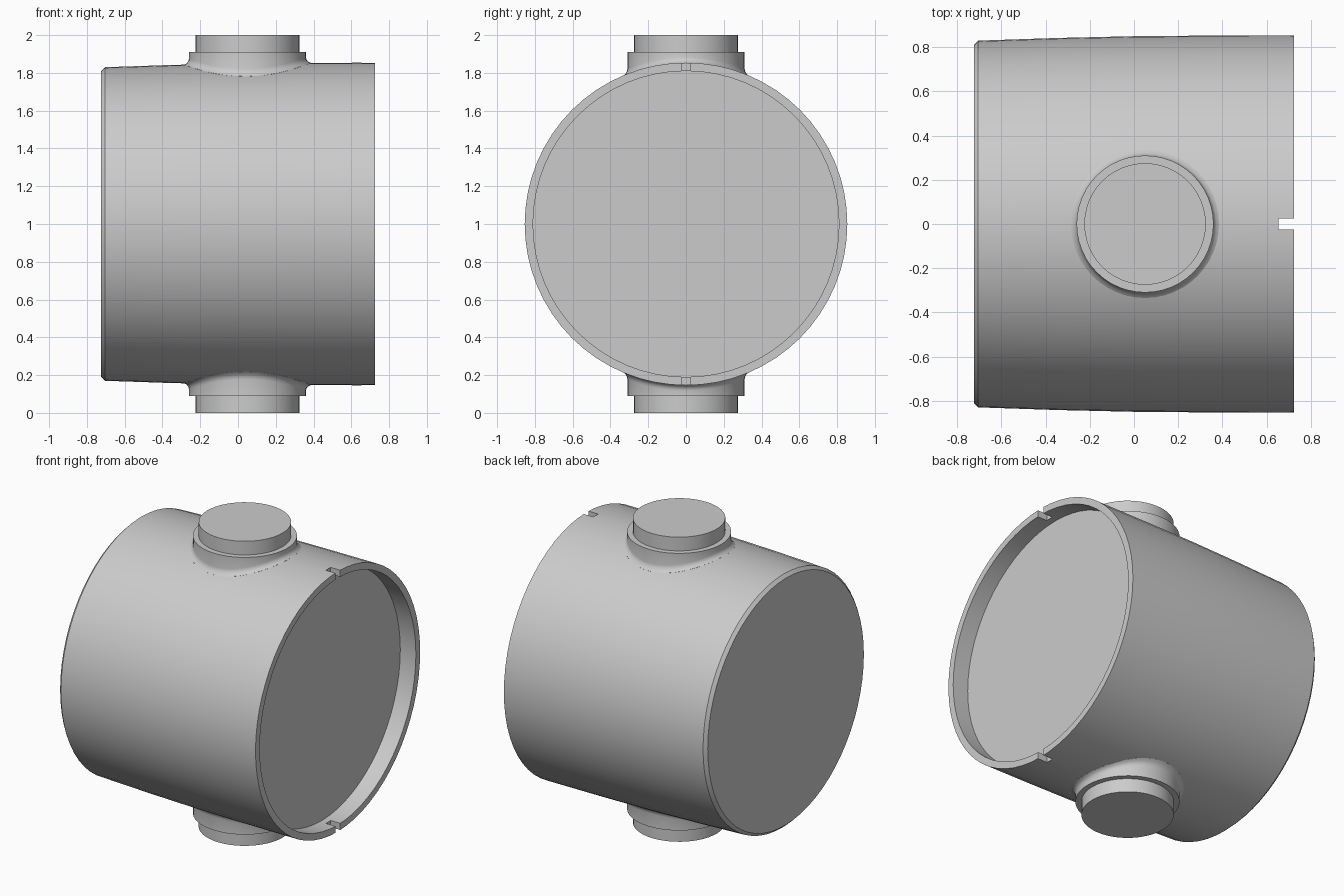
import bpy, bmesh
from math import sin, cos, pi, sqrt

cube = bpy.data.objects.get("Cube")
if cube:
    bpy.data.objects.remove(cube, do_unlink=True)

grey = bpy.data.materials.new("plain grey")
grey.use_nodes = True
GREY = (0.6, 0.6, 0.6, 1)
grey.diffuse_color = GREY
grey.node_tree.nodes["Principled BSDF"].inputs["Base Color"].default_value = GREY

CENTRE_Z = 1.0
PEG_X = 0.05
# Outer wall of the barrel: (x, radius)
WALL = [(-0.705, 0.83), (-0.35, 0.842), (0.0, 0.85), (0.35, 0.853), (0.725, 0.854)]


def wall_radius(x):
    for (x0, r0), (x1, r1) in zip(WALL, WALL[1:]):
        if x <= x1:
            return r0 + (r1 - r0) * (x - x0) / (x1 - x0)
    return WALL[-1][1]


def loft(name, rings):
    """Join equal rings of points into a closed solid with flat ends."""
    bm = bmesh.new()
    loops = [[bm.verts.new(p) for p in ring] for ring in rings]
    n = len(loops[0])
    for a, b in zip(loops, loops[1:]):
        for i in range(n):
            j = (i + 1) % n
            bm.faces.new((a[i], a[j], b[j], b[i]))
    bm.faces.new(loops[0][::-1])
    bm.faces.new(loops[-1])
    bmesh.ops.recalc_face_normals(bm, faces=bm.faces)
    mesh = bpy.data.meshes.new(name)
    bm.to_mesh(mesh)
    bm.free()
    obj = bpy.data.objects.new(name, mesh)
    bpy.context.collection.objects.link(obj)
    mesh.materials.append(grey)
    return obj


def activate(obj):
    bpy.ops.object.select_all(action="DESELECT")
    obj.select_set(True)
    bpy.context.view_layer.objects.active = obj


def smooth(obj):
    activate(obj)
    bpy.ops.object.shade_smooth_by_angle(angle=pi / 6)


def angles(n):
    return [2 * pi * i / n for i in range(n)]


# Barrel with a chamfered closed end and a recessed open end
profile = [(-0.725, 0.81)] + WALL + [(0.725, 0.81), (0.612, 0.81)]
barrel = loft("barrel", [[(x, r * cos(t), CENTRE_Z + r * sin(t)) for t in angles(64)]
                         for x, r in profile])

# Rim notches, top and bottom
bpy.ops.mesh.primitive_cube_add(size=1, location=(0.755, 0, CENTRE_Z))
cutter = bpy.context.object
cutter.name = "notch_cutter"
cutter.hide_render = True
cutter.scale = (0.2, 0.05, 2.2)
cut = barrel.modifiers.new("notches", "BOOLEAN")
cut.operation, cut.solver, cut.object = "DIFFERENCE", "EXACT", cutter
activate(barrel)
bpy.ops.object.modifier_apply(modifier=cut.name)
bpy.data.objects.remove(cutter, do_unlink=True)
smooth(barrel)


def saddle_ring(r, lift, side):
    """Ring around the peg axis that follows the barrel surface."""
    ring = []
    for t in angles(48):
        x, y = PEG_X + r * cos(t), r * sin(t)
        ring.append((x, y, CENTRE_Z + side * (sqrt(wall_radius(x) ** 2 - y * y) + lift)))
    return ring


def flat_ring(r, height, side):
    return [(PEG_X + r * cos(t), r * sin(t), CENTRE_Z + side * height) for t in angles(48)]


# Stepped pegs with a filleted collar, above and below
for prefix, side in (("upper", 1), ("lower", -1)):
    fillet = [(0.33, -0.02), (0.335, 0.0), (0.322, 0.006), (0.313, 0.017), (0.31, 0.03)]
    collar = loft(prefix + "_collar", [flat_ring(0.3, 0.7, side)]
                  + [saddle_ring(r, lift, side) for r, lift in fillet]
                  + [flat_ring(0.31, 0.91, side)])
    smooth(collar)
    peg = loft(prefix + "_peg", [flat_ring(0.275, 0.85, side), flat_ring(0.275, 1.0, side)])
    smooth(peg)
